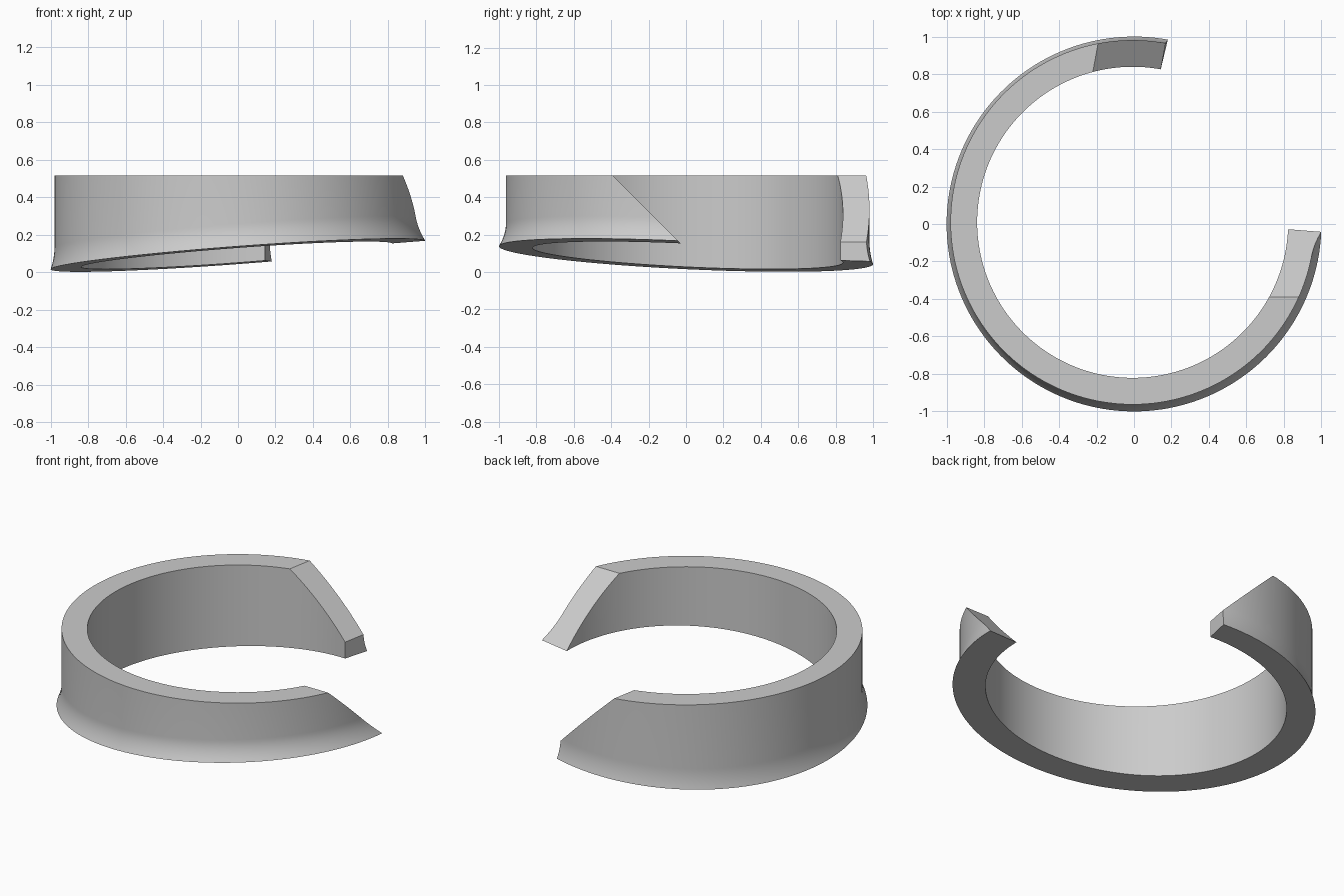
import bpy, bmesh, math
from mathutils import Vector

if "Cube" in bpy.data.objects:
    bpy.data.objects.remove(bpy.data.objects["Cube"])

# Ring dimensions
TOP = 0.515
INNER, OUTER, FLARE = 0.83, 0.972, 1.0
CENTRE = Vector((-0.007, 0.009))
FLARE_HEIGHT, FLARE_STEPS = 0.12, 8
START, END = math.radians(79.6), math.radians(361)
SEGMENTS = 140

grey = bpy.data.materials.new("light grey")
grey.use_nodes = True
colour = (0.6, 0.6, 0.6, 1)
grey.diffuse_color = colour
grey.node_tree.nodes["Principled BSDF"].inputs["Base Color"].default_value = colour


def base_height(p):
    """Height of the tilted underside."""
    return 0.09 + 0.075 * p.x - 0.0475 * p.y


def section(angle):
    """Closed cross-section: inner wall, then the flared outer wall."""
    ray = Vector((math.cos(angle), math.sin(angle)))
    inner, outer, foot = CENTRE + ray * INNER, CENTRE + ray * OUTER, ray * FLARE
    points = [(*inner, TOP), (*inner, base_height(inner))]
    for i in range(FLARE_STEPS + 1):
        t = i / FLARE_STEPS
        p = outer.lerp(foot, (1 - t) ** 2)
        points.append((*p, base_height(foot) + FLARE_HEIGHT * t))
    return points + [(*outer, TOP)]


# Sweep the section around the open arc
bm = bmesh.new()
rings = []
for s in range(SEGMENTS + 1):
    angle = START + (END - START) * s / SEGMENTS
    rings.append([bm.verts.new(p) for p in section(angle)])
n = len(rings[0])
for a, b in zip(rings, rings[1:]):
    for i in range(n):
        j = (i + 1) % n
        bm.faces.new((a[i], b[i], b[j], a[j]))
bm.faces.new(rings[0])
bm.faces.new(rings[-1][::-1])
bmesh.ops.recalc_face_normals(bm, faces=bm.faces)


def bevel_end(normal, offset, near):
    """Slice one end of the arc with a plane and close the cut."""
    faces = [f for f in bm.faces if near(f.calc_center_median())]
    geom = list({e for f in faces for e in (*f.verts, *f.edges)}) + faces
    normal = Vector(normal)
    cut = bmesh.ops.bisect_plane(
        bm, geom=geom, plane_co=normal * (offset / normal.length_squared),
        plane_no=normal, clear_outer=True)
    edges = [e for e in cut["geom_cut"]
             if isinstance(e, bmesh.types.BMEdge) and e.is_valid and e.is_boundary]
    bmesh.ops.contextual_create(bm, geom=edges)


# Sloping cuts: back end along its tangent, side end towards the rear
bevel_end((math.sin(START), -math.cos(START), 1), 0.1525,
          lambda c: c.y > 0.3 and c.x > -0.8)
bevel_end((0, 1, 1), 0.125, lambda c: c.x > 0.3 and c.y < 0.3)
bmesh.ops.recalc_face_normals(bm, faces=bm.faces)

mesh = bpy.data.meshes.new("split_ring")
bm.to_mesh(mesh)
bm.free()
mesh.materials.append(grey)
ring = bpy.data.objects.new("split_ring", mesh)
bpy.context.collection.objects.link(ring)

bpy.ops.object.select_all(action="DESELECT")
ring.select_set(True)
bpy.context.view_layer.objects.active = ring
bpy.ops.object.shade_smooth_by_angle(angle=math.radians(25))
